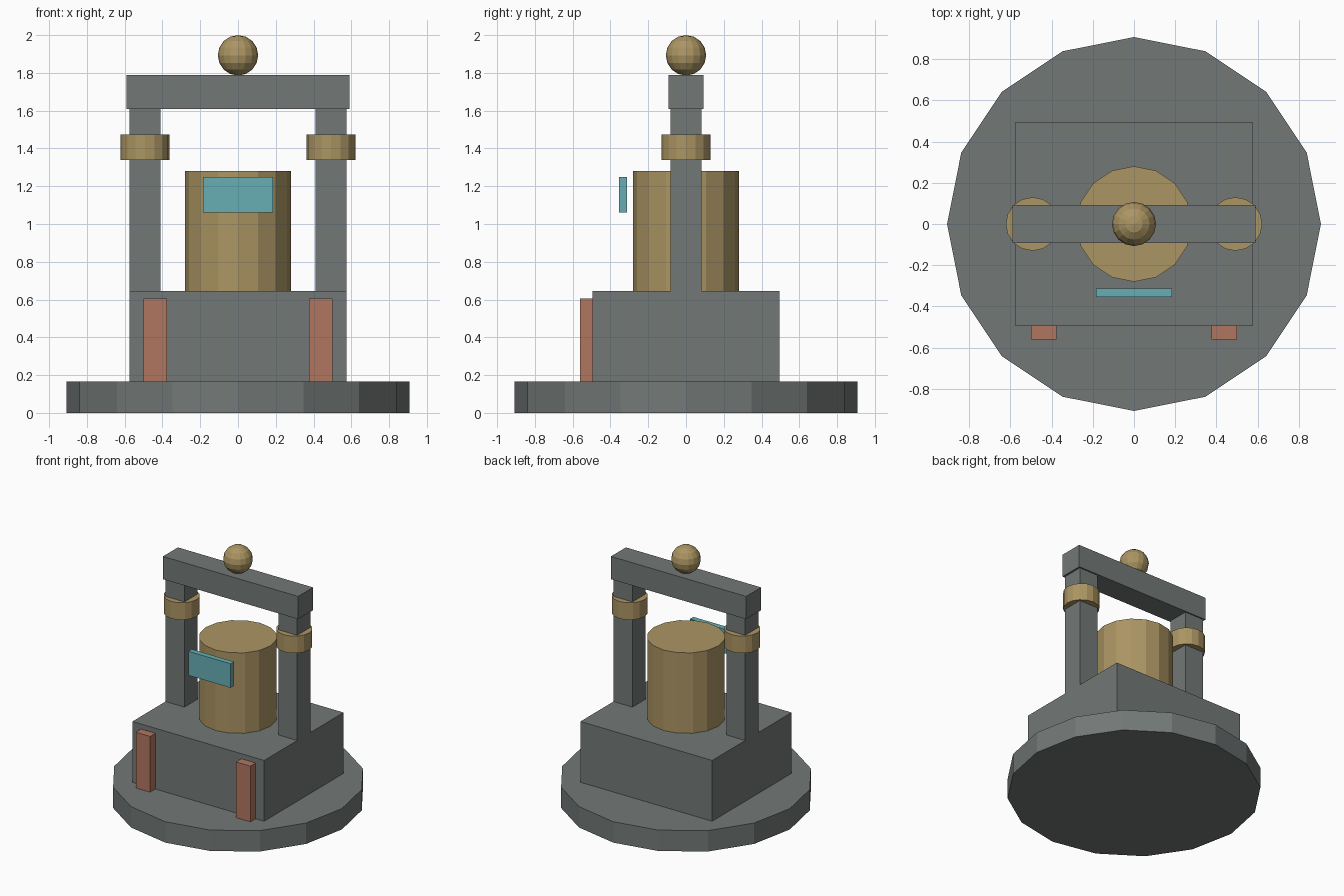
import bpy

cube = bpy.data.objects.get("Cube")
if cube:
    bpy.data.objects.remove(cube, do_unlink=True)


def material(name, rgb):
    m = bpy.data.materials.new(name)
    m.use_nodes = True
    m.diffuse_color = (*rgb, 1)
    m.node_tree.nodes["Principled BSDF"].inputs["Base Color"].default_value = (*rgb, 1)
    return m


stone = material("stone grey", (0.17, 0.19, 0.185))
brass = material("brass", (0.41, 0.30, 0.125))
teal = material("teal", (0.135, 0.43, 0.46))
red = material("brick red", (0.44, 0.18, 0.12))


def finish(name, mat):
    ob = bpy.context.object
    ob.name = name
    ob.data.materials.append(mat)
    return ob


def box(name, mat, x, y, z):
    """Box from (min, max) ranges along each axis."""
    bpy.ops.mesh.primitive_cube_add(size=1, location=[sum(r) / 2 for r in (x, y, z)])
    ob = finish(name, mat)
    ob.scale = [r[1] - r[0] for r in (x, y, z)]
    bpy.ops.object.transform_apply(location=False, rotation=False, scale=True)


def drum(name, mat, radius, z, x=0):
    bpy.ops.mesh.primitive_cylinder_add(vertices=16, radius=radius, depth=z[1] - z[0],
                                        location=(x, 0, sum(z) / 2))
    finish(name, mat)


# Base and plinth
drum("base", stone, 0.907, (0, 0.165))
box("plinth", stone, (-0.575, 0.575), (-0.495, 0.495), (0.165, 0.645))

# Central drum with floating display plate
drum("central_drum", brass, 0.28, (0.645, 1.28))
box("display_plate", teal, (-0.185, 0.185), (-0.355, -0.313), (1.06, 1.25))

# Mirrored posts, collars and front strips
for side, s in (("left", 1), ("right", -1)):
    box(side + "_post", stone, sorted((s * 0.41, s * 0.575)), (-0.083, 0.083), (0.645, 1.61))
    drum(side + "_collar", brass, 0.13, (1.34, 1.475), s * 0.492)
    box(side + "_front_strip", red, sorted((s * 0.375, s * 0.5)), (-0.56, -0.495), (0.165, 0.605))

# Crossbeam and finial
box("crossbeam", stone, (-0.59, 0.59), (-0.093, 0.093), (1.61, 1.79))
bpy.ops.mesh.primitive_uv_sphere_add(segments=16, ring_count=8, radius=0.107, location=(0, 0, 1.893))
finish("finial_ball", brass)
